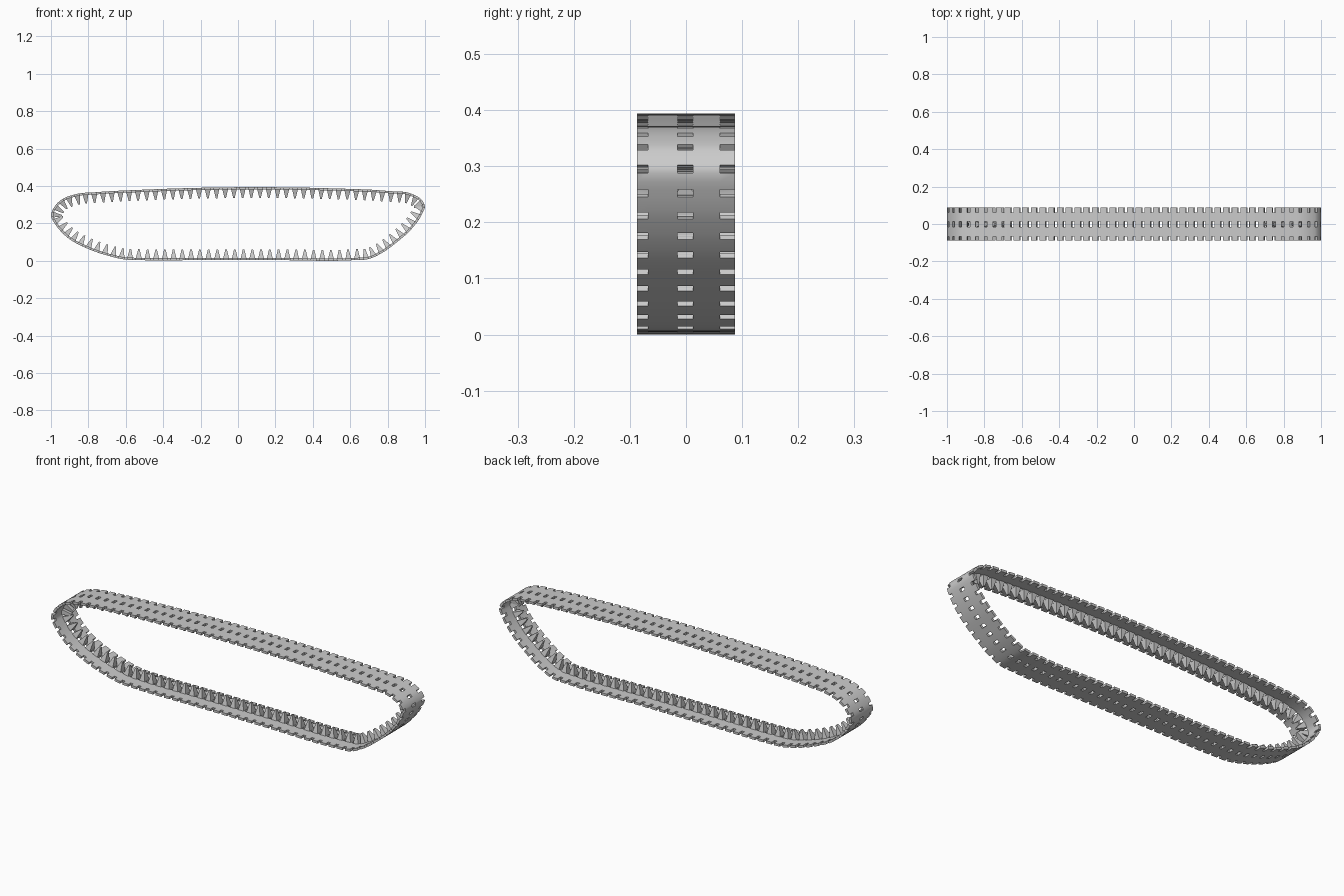
import bpy, bmesh
from mathutils import Vector

if "Cube" in bpy.data.objects:
    bpy.data.objects.remove(bpy.data.objects["Cube"])

LINKS, THICK = 92, 0.012
# outer belt outline (x, z), counter-clockwise in front view
PTS = [(.985, .25), (1, .29), (.985, .322), (.93, .357), (.8, .373), (.5, .387), (.2, .393),
       (-.1, .392), (-.5, .38), (-.75, .367), (-.87, .355), (-.95, .322), (-.98, .29),
       (-1, .24), (-.975, .19), (-.91, .12), (-.8, .06), (-.7, .025), (-.61, .004), (-.52, 0),
       (-.2, 0), (.2, 0), (.62, 0), (.7, .006), (.76, .033), (.85, .097), (.93, .17)]


def smooth_loop(pts, n=24):
    p, out = [Vector(q) for q in pts], []
    for i in range(len(p)):
        a, b, c, d = (p[(i + k) % len(p)] for k in (-1, 0, 1, 2))
        # centripetal-style tangents limited by the segment length
        L0, L1, L2 = (b - a).length, (c - b).length, (d - c).length
        m1 = ((b - a) / L0 * L1 + (c - b) / L1 * L0) / (L0 + L1) * L1
        m2 = ((c - b) / L1 * L2 + (d - c) / L2 * L1) / (L1 + L2) * L1
        for k in range(n):
            t = k / n
            out.append(b * (2*t**3 - 3*t**2 + 1) + m1 * (t**3 - 2*t*t + t)
                       + c * (3*t*t - 2*t**3) + m2 * (t**3 - t*t))
    x0, x1 = min(v.x for v in out), max(v.x for v in out)
    z0, z1 = min(v.y for v in out), max(v.y for v in out)
    return [Vector((-1 + 2 * (v.x - x0) / (x1 - x0), 0, .394 * (v.y - z0) / (z1 - z0))) for v in out]


path = smooth_loop(PTS)
lens = [0.0]
for i in range(len(path)):
    lens.append(lens[-1] + (path[(i + 1) % len(path)] - path[i]).length)
TOTAL = lens[-1]


def at(s):
    s %= TOTAL
    lo = max(i for i in range(len(path)) if lens[i] <= s)
    f = (s - lens[lo]) / (lens[lo + 1] - lens[lo])
    return path[lo].lerp(path[(lo + 1) % len(path)], f)


def frame(s):
    tangent = (at(s + .008) - at(s - .008)).normalized()
    return at(s), tangent, Vector((-tangent.z, 0, tangent.x))  # inward normal


def make_object(name, bm):
    bmesh.ops.recalc_face_normals(bm, faces=bm.faces)
    me = bpy.data.meshes.new(name)
    bm.to_mesh(me)
    bm.free()
    ob = bpy.data.objects.new(name, me)
    bpy.context.collection.objects.link(ob)
    return ob


pitch = TOTAL / LINKS
hole = .015

# track belt: full-width pads joined by two narrow strips, leaving holes and edge notches
COLS = [-.0875, -.068, -.0155, .0125, .061, .0875]
stations = []
for i in range(LINKS):
    for off in (-hole / 2, hole / 2, pitch / 2):
        stations.append(i * pitch + off)
bm = bmesh.new()
layers = []
for depth in (0, THICK):
    rows = []
    for s in stations:
        p, t, n = frame(s)
        rows.append([bm.verts.new(p + n * depth + Vector((0, y, 0))) for y in COLS])
    layers.append(rows)
outer, inner = layers
N = len(stations)


def filled(i, j):
    return 0 <= j < 5 and (i % 3 != 0 or j in (1, 3))


for i in range(N):
    k = (i + 1) % N
    for j in range(5):
        if not filled(i, j):
            continue
        for g in (outer, inner):
            bm.faces.new((g[i][j], g[k][j], g[k][j + 1], g[i][j + 1]))
        # walls around every opening
        for (di, dj), (a, b) in {(-1, 0): ((i, j), (i, j + 1)), (1, 0): ((k, j), (k, j + 1)),
                                 (0, -1): ((i, j), (k, j)), (0, 1): ((i, j + 1), (k, j + 1))}.items():
            if not filled((i + di) % N, j + dj):
                bm.faces.new((outer[a[0]][a[1]], outer[b[0]][b[1]],
                              inner[b[0]][b[1]], inner[a[0]][a[1]]))
belt = make_object("track_belt", bm)

# guide teeth: tapered horns standing on the inside of each pad
bm = bmesh.new()
for i in range(LINKS):
    p, t, n = frame((i + .5) * pitch)
    rings = []
    for h, lx, ly in ((THICK * .6, .016, .02), (.058, .004, .006)):
        rings.append([bm.verts.new(p + n * h + t * lx * a + Vector((0, ly * b - .0015, 0)))
                      for a, b in ((-1, -1), (1, -1), (1, 1), (-1, 1))])
    lo, hi = rings
    bm.faces.new(lo)
    bm.faces.new(hi)
    for k in range(4):
        m = (k + 1) % 4
        bm.faces.new((lo[k], lo[m], hi[m], hi[k]))
make_object("guide_teeth", bm)

# smooth belt surface, keeping the pad edges crisp
bpy.ops.object.select_all(action='DESELECT')
belt.select_set(True)
bpy.context.view_layer.objects.active = belt
bpy.ops.object.shade_smooth_by_angle(angle=.6)
